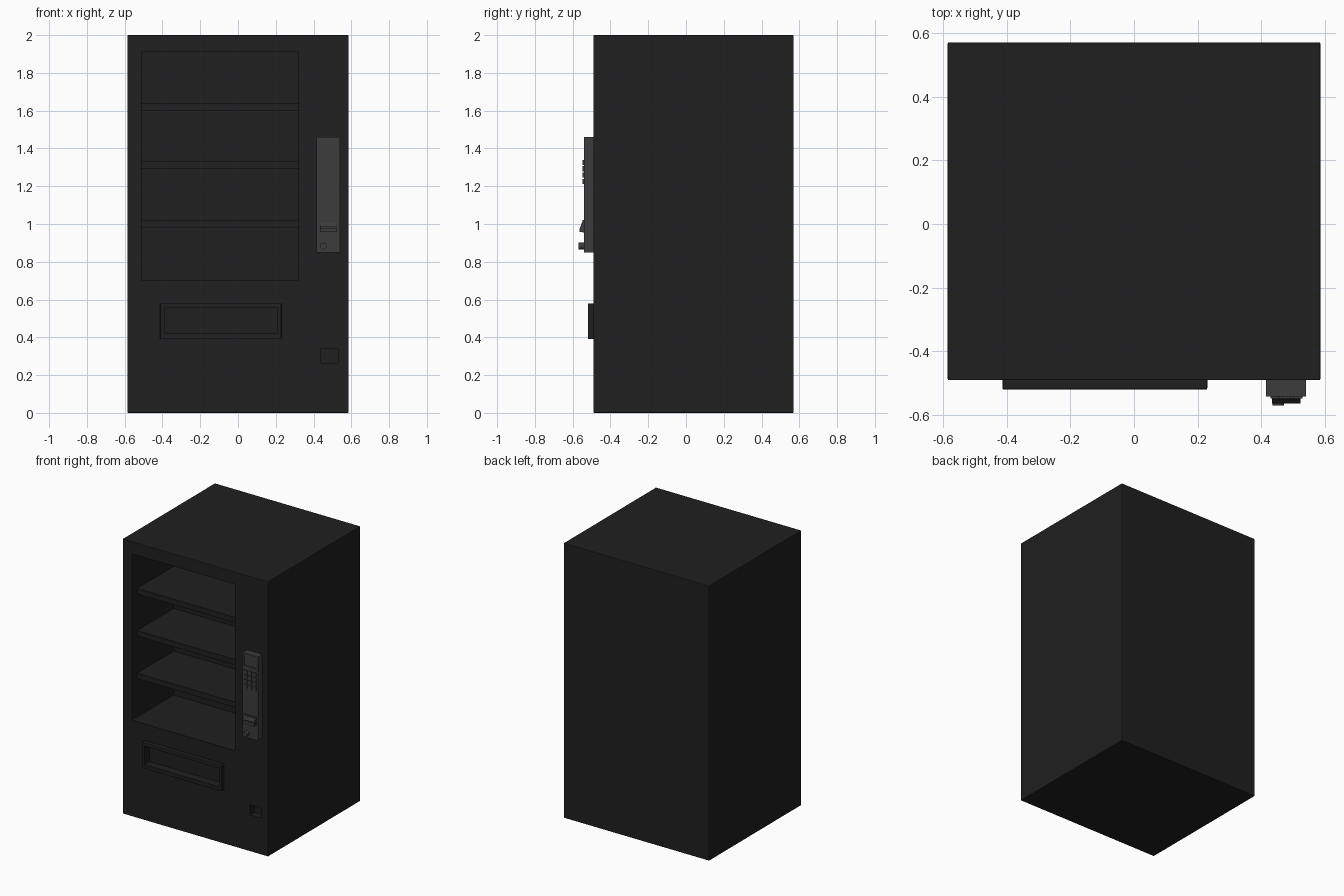
import bpy, bmesh, math

if "Cube" in bpy.data.objects:
    bpy.data.objects.remove(bpy.data.objects["Cube"])


def material(name, value):
    m = bpy.data.materials.new(name)
    m.diffuse_color = (value, value, value, 1)
    m.use_nodes = True
    m.node_tree.nodes["Principled BSDF"].inputs["Base Color"].default_value = m.diffuse_color
    return m


BLACK = material("black_paint", 0.014)
GREY = material("dark_grey_plastic", 0.045)


def finish(name, bm, mat):
    me = bpy.data.meshes.new(name)
    bm.to_mesh(me)
    bm.free()
    ob = bpy.data.objects.new(name, me)
    bpy.context.collection.objects.link(ob)
    me.materials.append(mat)
    return ob


def box(name, x, y, z, mat=BLACK, bevel=0):
    """Box from (min, max) ranges, with an optional edge bevel."""
    bm = bmesh.new()
    bmesh.ops.create_cube(bm, size=1)
    for v in bm.verts:
        v.co = [r[0] if c < 0 else r[1] for c, r in zip(v.co, (x, y, z))]
    if bevel:
        bmesh.ops.bevel(bm, geom=bm.edges[:], offset=bevel, segments=2,
                        profile=0.5, affect='EDGES')
    return finish(name, bm, mat)


def cut(ob, x, y, z):
    """Carve a box-shaped recess out of ob."""
    cutter = box("cutter", x, y, z, ob.data.materials[0])
    cutter.hide_render = True
    mod = ob.modifiers.new("recess", 'BOOLEAN')
    mod.operation, mod.solver, mod.object = 'DIFFERENCE', 'EXACT', cutter
    bpy.context.view_layer.objects.active = ob
    bpy.ops.object.modifier_apply(modifier=mod.name)
    bpy.data.objects.remove(cutter)


# Cabinet with display bay, delivery bay and coin return recesses
cabinet = box("cabinet", (-0.585, 0.585), (-0.49, 0.57), (0, 2), bevel=0.004)
cut(cabinet, (-0.51, 0.32), (-0.6, -0.01), (0.70, 1.91))
cut(cabinet, (-0.39, 0.21), (-0.6, -0.46), (0.42, 0.555))
cut(cabinet, (0.44, 0.53), (-0.6, -0.44), (0.265, 0.34))

# Display shelves
for i, z in enumerate((0.98, 1.29, 1.597)):
    box(f"shelf_{i + 1}", (-0.512, 0.322), (-0.432, -0.008), (z, z + 0.04))

# Delivery bay surround
surround = box("delivery_surround", (-0.413, 0.23), (-0.52, -0.485),
               (0.39, 0.58), bevel=0.005)
cut(surround, (-0.39, 0.21), (-0.6, -0.4), (0.42, 0.555))

# Payment panel with recessed screen
panel = box("payment_panel", (0.415, 0.54), (-0.541, -0.485), (0.85, 1.46), GREY)
cut(panel, (0.427, 0.528), (-0.6, -0.536), (1.37, 1.45))

# Keypad
for row in range(4):
    for col in range(3):
        x, z = 0.429 + col * 0.036, 1.313 - row * 0.034
        box(f"key_{row}_{col}", (x, x + 0.028), (-0.547, -0.538),
            (z, z + 0.027), GREY)

# Banknote slot: back plate and sloping lip
box("note_plate", (0.428, 0.527), (-0.548, -0.538), (0.955, 1.02), GREY)
bm = bmesh.new()
profile = [(-0.54, 1.01), (-0.55, 1.01), (-0.564, 0.972), (-0.564, 0.957), (-0.54, 0.957)]
face = bm.faces.new([bm.verts.new((0.433, y, z)) for y, z in profile])
ext = bmesh.ops.extrude_face_region(bm, geom=[face])
for v in ext["geom"]:
    if isinstance(v, bmesh.types.BMVert):
        v.co.x = 0.522
bmesh.ops.recalc_face_normals(bm, faces=bm.faces[:])
lip = finish("note_lip", bm, GREY)
cut(lip, (0.440, 0.515), (-0.6, -0.548), (0.976, 0.984))

# Round coin button
bpy.ops.mesh.primitive_cylinder_add(vertices=24, radius=0.018, depth=0.032,
                                    location=(0.452, -0.554, 0.883),
                                    rotation=(math.pi / 2, 0, 0))
button = bpy.context.object
button.name = "coin_button"
button.data.materials.append(GREY)
bpy.ops.object.shade_smooth_by_angle()
